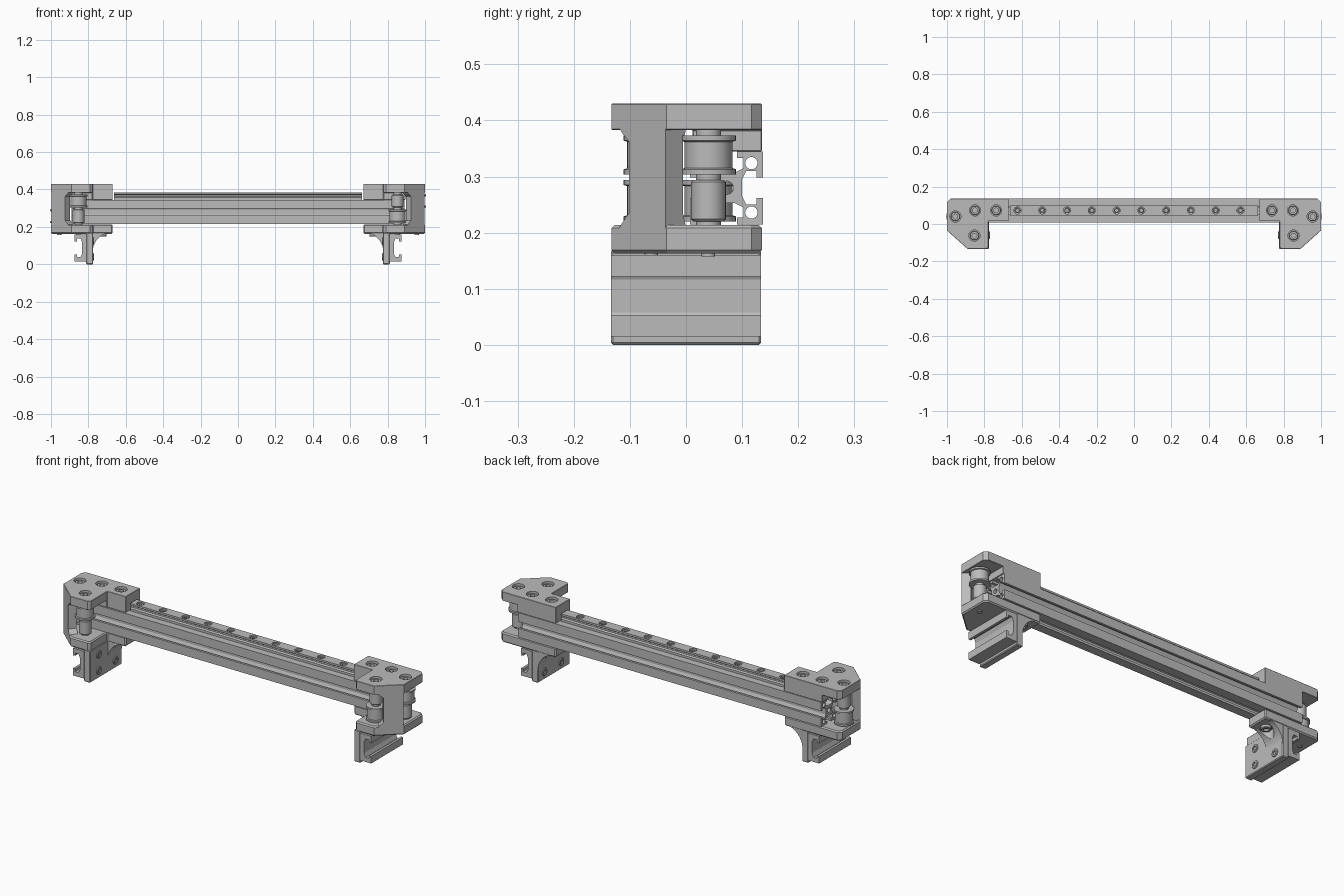
import bpy, bmesh
from math import sin, cos, pi, radians
from mathutils import Vector, Matrix

cube = bpy.data.objects.get("Cube")
if cube:
    bpy.data.objects.remove(cube)

grey = bpy.data.materials.new("plain_grey")
grey.use_nodes = True
GREY = (0.5, 0.5, 0.5, 1)
grey.diffuse_color = GREY
grey.node_tree.nodes["Principled BSDF"].inputs["Base Color"].default_value = GREY


# ---------- helpers ----------
def finish(name, bm, smooth=False):
    bmesh.ops.recalc_face_normals(bm, faces=bm.faces)
    mesh = bpy.data.meshes.new(name)
    bm.to_mesh(mesh)
    bm.free()
    mesh.materials.append(grey)
    obj = bpy.data.objects.new(name, mesh)
    bpy.context.collection.objects.link(obj)
    if smooth:
        bpy.ops.object.select_all(action="DESELECT")
        obj.select_set(True)
        bpy.context.view_layer.objects.active = obj
        bpy.ops.object.shade_smooth_by_angle(angle=radians(35))
    return obj


def add_prism(bm, outline, lo, hi, axis):
    """Extrude a 2D outline between lo and hi along the named axis."""
    place = {"x": lambda a, b, t: (t, a, b),
             "y": lambda a, b, t: (a, t, b),
             "z": lambda a, b, t: (a, b, t)}[axis]
    rings = [[bm.verts.new(place(a, b, t)) for a, b in outline] for t in (lo, hi)]
    for ring in rings:
        bm.faces.new(ring)
    for i in range(len(outline)):
        j = (i + 1) % len(outline)
        bm.faces.new((rings[0][i], rings[0][j], rings[1][j], rings[1][i]))


def prism(name, outline, lo, hi, axis):
    bm = bmesh.new()
    add_prism(bm, outline, lo, hi, axis)
    return finish(name, bm)


def rect(a0, b0, a1, b1):
    return [(a0, b0), (a1, b0), (a1, b1), (a0, b1)]


def circle(a, b, r, n=28):
    return [(a + r * cos(2 * pi * i / n), b + r * sin(2 * pi * i / n)) for i in range(n)]


def lathe(name, loc, profile, turn=0, n=32):
    """Revolve (radius, height) points about z, then tilt about y."""
    bm = bmesh.new()
    verts = [bm.verts.new((r, 0, z)) for r, z in profile]
    edges = [bm.edges.new(pair) for pair in zip(verts, verts[1:])]
    bmesh.ops.spin(bm, geom=verts + edges, cent=(0, 0, 0), axis=(0, 0, 1),
                   angle=2 * pi, steps=n, use_duplicate=False)
    bmesh.ops.remove_doubles(bm, verts=bm.verts, dist=1e-5)
    bm.transform(Matrix.Translation(loc) @ Matrix.Rotation(turn, 4, "Y"))
    return finish(name, bm, True)


def bolt(name, loc, r, h, turn=0):
    """Socket head bolt, its top at loc."""
    lathe(name, loc, [(0, -h * .6), (r * .5, -h * .6), (r * .5, 0), (r * .88, 0),
                      (r, -r * .12), (r, -h), (0, -h)], turn)


def apply(obj):
    deps = bpy.context.evaluated_depsgraph_get()
    mesh = bpy.data.meshes.new_from_object(obj.evaluated_get(deps))
    obj.modifiers.clear()
    obj.data = mesh


def cut(obj, pieces):
    bm = bmesh.new()
    for piece in pieces:
        add_prism(bm, *piece)
    cutter = finish("cutter", bm)
    cutter.hide_render = True
    mod = obj.modifiers.new("cut", "BOOLEAN")
    mod.operation, mod.solver, mod.object = "DIFFERENCE", "EXACT", cutter
    apply(obj)
    bpy.data.objects.remove(cutter)


def chamfer(obj, width):
    mod = obj.modifiers.new("chamfer", "BEVEL")
    mod.width, mod.segments, mod.limit_method = width, 1, "ANGLE"
    mod.angle_limit = radians(50)
    apply(obj)


# ---------- slotted beam ----------
BY, BZ = 0.0725, 0.28
corner = [(.027, .014), (.035, .03), (.053, .03), (.053, .018), (.065, .018), (.065, .065),
          (.018, .065), (.018, .053), (.03, .053), (.03, .035), (.014, .027)]
section = []
for k in range(4):
    for u, v in corner:
        for _ in range(k):
            u, v = -v, u
        section.append((BY + u, BZ + v))
beam = prism("beam", section, -.89, .89, "x")
cut(beam, [(circle(BY + a * .044, BZ + b * .044, .011, 16), -1, 1, "x")
           for a in (-1, 1) for b in (-1, 1)]
    + [(circle(BY, BZ, .012, 16), -1, 1, "x")])

# ---------- linear rail with its row of bolts ----------
half = [(.027, .345), (.027, .357), (.019, .362), (.019, .37), (.027, .375), (.027, .385)]
rail = prism("rail", [(BY + a, z) for a, z in half] + [(BY - a, z) for a, z in half[::-1]],
             -.664, .664, "x")
rail_xs = [-.623 + .1325 * i for i in range(10)]
cut(rail, [(circle(x, BY, .019), .366, .4, "z") for x in rail_xs])
for x in rail_xs:
    bolt("rail_bolt", (x, BY, .381), .015, .016)

# ---------- the two end brackets ----------
plan = [(.67, .015), (.67, .135), (.982, .135), (1, .117), (1, -.035), (.89, -.133),
        (.79, -.133), (.778, -.122), (.778, .015)]
OUTER, FRONT = (.955, .04), (.853, -.062)
bolts = [OUTER, FRONT, (.85, BY), (.737, BY)]


def pulley(name, x, y, z0, z1):
    lathe(name, (x, y, 0), [(0, z0), (.049, z0), (.049, z0 + .009), (.043, z0 + .011),
                            (.043, z1 - .011), (.049, z1 - .009), (.049, z1), (0, z1)])


def column(s):
    """Upright on the slanted corner, flaring where it meets the plates."""
    a, b = Vector((1, -.035)), Vector((.89, -.133))
    inward = Vector((-.66, .75)) * .042
    bm = bmesh.new()
    rings = []
    for z, flare in ((.205, .2), (.218, .12), (.235, 0), (.362, 0), (.377, .12), (.39, .2)):
        p, q = a.lerp(b, .02), a.lerp(b, .68 + flare)
        ring = (p, q, q + inward, p + inward * (1 + flare))
        rings.append([bm.verts.new((s * v.x, v.y, z)) for v in ring])
    bm.faces.new(rings[0])
    bm.faces.new(rings[-1])
    for lo, hi in zip(rings, rings[1:]):
        for i in range(4):
            j = (i + 1) % 4
            bm.faces.new((lo[i], lo[j], hi[j], hi[i]))
    return finish("corner_column", bm)


for s in (1, -1):
    side = "left" if s > 0 else "right"
    outline = [(s * x, y) for x, y in plan]

    # upper bracket: thick over the beam, thin over the pulleys
    top = prism(side + "_top_bracket", outline, .345, .43, "z")
    cut(top, [(rect(s * .5, -.3, s * 1.2, .012), .2, .383, "z")])
    cut(top, [(rect(s * .895, -.3, s * 1.2, .3), .2, .383, "z")])
    chamfer(top, .01)
    cut(top, [(circle(s * x, y, .03), .402, .5, "z") for x, y in bolts])
    for x, y in bolts:
        bolt(side + "_top_bolt", (s * x, y, .422), .025, .022)

    # lower bracket, leg wall and curved gusset
    base = prism(side + "_base_plate", outline, .163, .214, "z")
    chamfer(base, .006)
    column(s)
    wall = prism(side + "_leg_wall", rect(s * .775, 0, s * .812, .17), -.134, .134, "y")
    chamfer(wall, .004)
    arc = [(.675 + .102 * sin(t * pi / 20), .065 + .105 * cos(t * pi / 20)) for t in range(11)]
    gusset = prism(side + "_gusset", [(s * x, z) for x, z in arc + [(.79, .065), (.79, .175),
                                                                  (.675, .175)]],
                   .017, .133, "y")
    cut(gusset, [(circle(s * .728, BY, .036), -.1, .3, "z")])
    bolt(side + "_base_bolt", (s * .728, BY, .148), .025, .018, pi)

    # screws on the inner face of the leg
    for y, z in ((-.06, .125), (-.06, .04), (.08, .04)):
        bolt(side + "_leg_bolt", (s * .77, y, z), .02, .01, -s * pi / 2)

    # half slotted bar on the outer face of the leg
    lower = [(.81, .015), (.875, .015), (.875, .053), (.862, .053), (.862, .038),
             (.842, .038), (.833, .058)]
    bar = lower + [(x, .175 - z) for x, z in lower[::-1]]
    prism(side + "_leg_bar", [(s * x, z) for x, z in bar], -.134, .134, "y")

    # idler pulleys with spacers, stacked in opposite order on the two posts
    for (x, y), high in ((OUTER, s > 0), (FRONT, s < 0)):
        low, up = (.22, .294), (.304, .373)
        wide, thin = (up, low) if high else (low, up)
        pulley(side + "_pulley", s * x, y, *wide)
        lathe(side + "_spacer", (s * x, y, 0),
              [(0, thin[0]), (.027, thin[0]), (.031, thin[0] + .004),
               (.031, thin[1] - .004), (.027, thin[1]), (0, thin[1])])
        lathe(side + "_post", (s * x, y, 0), [(0, .2), (.022, .2), (.022, .39), (0, .39)])
        lathe(side + "_post_tip", (s * x, y, 0), [(0, .158), (.012, .158), (.012, .17), (0, .17)])
